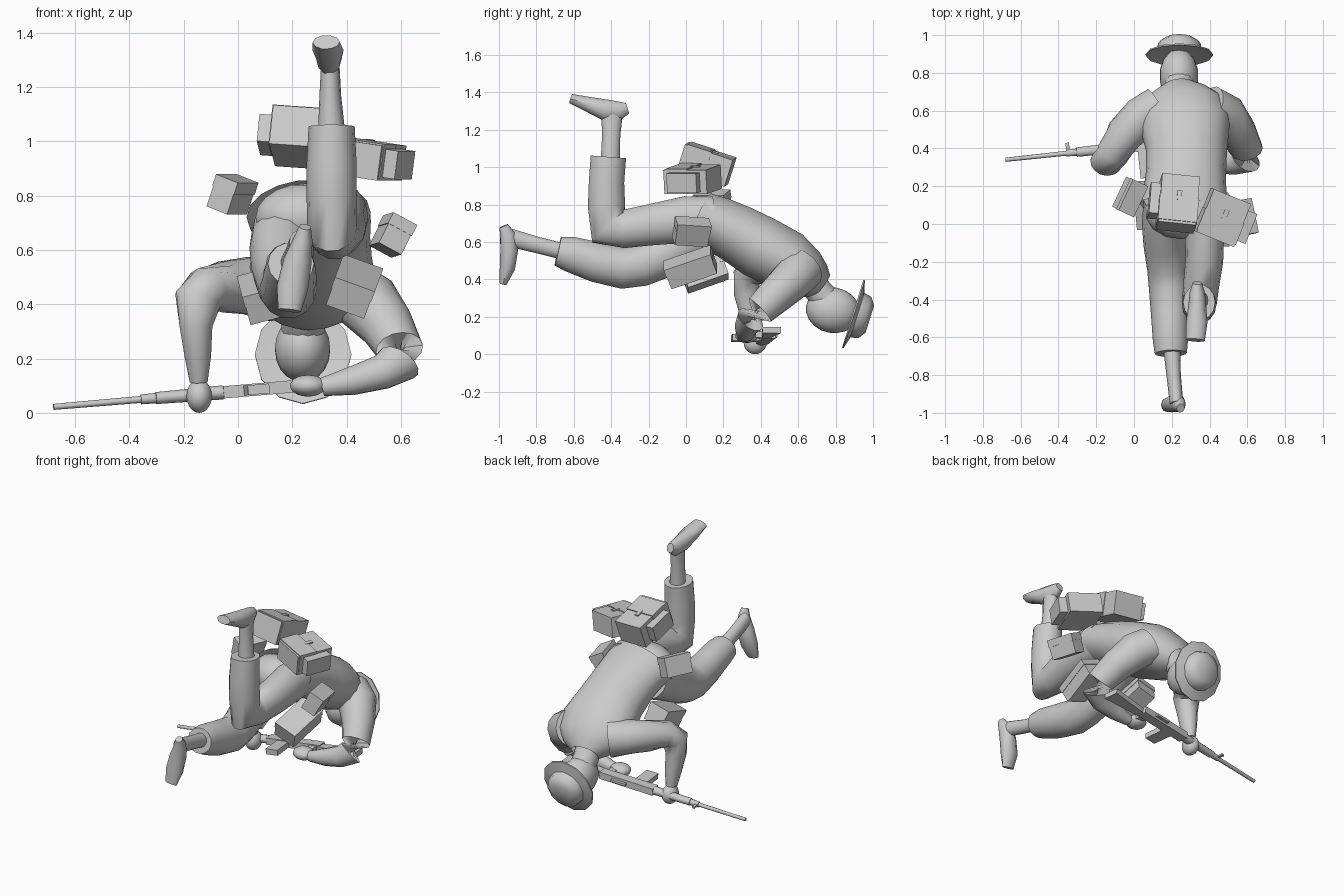
import bpy, bmesh, math
from mathutils import Vector, Matrix, Euler

grey = bpy.data.materials.new("plain_grey")
grey.diffuse_color = (0.6, 0.6, 0.6, 1)


def finish(name, bm, smooth=True, mat=None):
    if mat is not None:
        bm.transform(mat)
    bmesh.ops.recalc_face_normals(bm, faces=bm.faces)
    me = bpy.data.meshes.new(name)
    bm.to_mesh(me)
    bm.free()
    me.materials.append(grey)
    ob = bpy.data.objects.new(name, me)
    bpy.context.collection.objects.link(ob)
    if smooth:
        bpy.ops.object.select_all(action='DESELECT')
        ob.select_set(True)
        bpy.context.view_layer.objects.active = ob
        bpy.ops.object.shade_smooth_by_angle(angle=math.radians(50))
    return ob


def loft(name, pts, ref=(1, 0, 0), axis=None, n=14, caps=True, mat=None):
    """Tube through (x, y, z, half width, half depth) sections."""
    bm = bmesh.new()
    ps = [Vector(p[:3]) for p in pts]
    rings = []
    for i, p in enumerate(pts):
        if axis:
            t = Vector(axis).normalized()
        else:
            a = (ps[i] - ps[i - 1]).normalized() if i else Vector()
            b = (ps[i + 1] - ps[i]).normalized() if i < len(ps) - 1 else Vector()
            t = (a + b).normalized()
        r = Vector(ref)
        side = (r - t * r.dot(t)).normalized()
        up = t.cross(side)
        ring = []
        for k in range(n):
            q = 2 * math.pi * k / n
            ring.append(bm.verts.new(ps[i] + side * p[3] * math.cos(q) + up * p[4] * math.sin(q)))
        rings.append(ring)
    for a, b in zip(rings, rings[1:]):
        for k in range(n):
            bm.faces.new((a[k], a[(k + 1) % n], b[(k + 1) % n], b[k]))
    if caps:
        bm.faces.new(rings[0])
        bm.faces.new(rings[-1])
    return finish(name, bm, True, mat)


def ball(name, c, r, rot=(0, 0, 0)):
    bm = bmesh.new()
    bmesh.ops.create_uvsphere(bm, u_segments=14, v_segments=10, radius=1)
    m = Matrix.Translation(c) @ Euler([math.radians(a) for a in rot]).to_matrix().to_4x4() @ Matrix.Diagonal((*r, 1))
    finish(name, bm, True, m)


def box(name, c, s, mat=Matrix(), taper=1.0):
    """Box in the frame of mat; taper scales the depth of its +x end."""
    bm = bmesh.new()
    bmesh.ops.create_cube(bm, size=1)
    for v in bm.verts:
        if v.co.x < 0:
            v.co.z *= taper
    finish(name, bm, False, mat @ Matrix.Translation(c) @ Matrix.Diagonal((*s, 1)))


def frame(c, rot):
    return Matrix.Translation(c) @ Euler([math.radians(a) for a in rot]).to_matrix().to_4x4()


# jacket body, hem left open
loft("jacket", [(.26, .085, .73, .23, .14), (.27, .17, .695, .22, .15), (.275, .27, .645, .212, .16),
                (.278, .39, .575, .215, .172), (.27, .535, .50, .24, .168), (.255, .63, .435, .225, .14),
                (.245, .685, .395, .165, .11), (.24, .725, .365, .09, .075)], n=18, caps=False)
ball("pelvis", (.25, .06, .72), (.19, .14, .125))

# raised leg
loft("raised_trouser_leg", [(.36, .14, .72, .12, .125), (.375, 0, .72, .105, .128), (.372, -.2, .69, .1, .112),
                            (.355, -.33, .67, .095, .105), (.347, -.415, .68, .092, .122),
                            (.345, -.425, .79, .092, .102), (.345, -.425, .92, .092, .097),
                            (.345, -.415, 1.055, .085, .097)])
loft("raised_ankle", [(.345, -.405, 1.03, .05, .052), (.34, -.4, 1.17, .04, .05), (.34, -.395, 1.3, .033, .06)])
loft("raised_shoe", [(.335, -.312, 1.315, .025, .03), (.335, -.36, 1.3, .04, .055), (.335, -.43, 1.305, .047, .06),
                     (.332, -.52, 1.335, .057, .043), (.325, -.615, 1.366, .05, .027)], n=10)

# trailing leg
loft("trailing_trouser_leg", [(.17, .12, .66, .12, .135), (.16, 0, .605, .118, .13), (.165, -.11, .53, .115, .122),
                              (.178, -.24, .475, .108, .115), (.185, -.34, .46, .106, .113),
                              (.19, -.48, .492, .1, .11), (.193, -.62, .535, .093, .097),
                              (.195, -.685, .55, .085, .08)])
loft("trailing_ankle", [(.2, -.66, .55, .045, .045), (.21, -.8, .585, .038, .045), (.225, -.95, .625, .036, .05)])
loft("trailing_shoe", [(.247, -.975, .685, .022, .025), (.24, -.955, .64, .035, .042), (.22, -.945, .56, .052, .05),
                       (.2, -.955, .46, .058, .043), (.19, -.978, .377, .042, .02)], n=10)

# arms and hands
loft("left_sleeve", [(.13, .62, .455, .11, .12), (.04, .565, .468, .11, .108), (-.05, .475, .465, .1, .096),
                     (-.115, .37, .455, .088, .085), (-.148, .325, .415, .075, .088), (-.155, .325, .32, .068, .062),
                     (-.148, .345, .21, .056, .05), (-.145, .36, .115, .038, .034)], ref=(0, 1, 0))
ball("left_hand", (-.143, .37, .062), (.048, .062, .062))
loft("right_sleeve", [(.4, .62, .46, .11, .125), (.48, .575, .405, .12, .115), (.55, .485, .32, .1, .1),
                      (.595, .395, .235, .088, .085), (.592, .345, .185, .085, .08), (.53, .325, .15, .068, .062),
                      (.42, .32, .118, .054, .052), (.31, .32, .095, .034, .034)], ref=(0, 1, 1))
ball("right_hand", (.258, .325, .1), (.068, .062, .04))

# neck, head and brimmed hat
loft("neck", [(.245, .665, .4, .085, .08), (.24, .71, .335, .08, .075), (.24, .77, .27, .08, .08)])
ball("head", (.238, .785, .235), (.104, .145, .122), (-10, 0, 0))
up = Vector((0, .954, -.30))
mid = Vector((.24, .905, .212))
loft("hat", [(*(mid + up * h), a, b) for h, a, b in
             ((-.002, .1, .1), (-.014, .178, .19), (-.006, .178, .19), (.012, .122, .125), (.055, .112, .115), (.082, .072, .075))],
     axis=up, n=12)

# rifle, lying on its side: local x runs from muzzle to butt, local z is its top
start = Vector((-.68, .34, .022))
ax = (Vector((.58, .475, .13)) - start).normalized()
top = (Vector((0, 1, 0)) - ax * ax.y).normalized()
gun = Matrix((ax, top.cross(ax), top)).transposed().to_4x4()
gun.translation = start
X = (0, 1, 0)
loft("barrel", [(0, 0, 0, .011, .011), (.35, 0, 0, .013, .013)], X, n=8, mat=gun)
loft("hand_guard", [(.325, 0, 0, .018, .018), (.38, 0, 0, .019, .02), (.381, 0, 0, .022, .026),
                    (.63, 0, 0, .026, .03)], X, n=10, mat=gun)
box("front_sight", (.335, 0, .03), (.018, .012, .05), gun)
box("receiver", (.815, 0, 0), (.37, .045, .065), gun)
box("rear_sight", (.86, 0, .04), (.1, .015, .025), gun)
box("magazine", (.745, 0, -.095), (.08, .036, .16), gun)
box("pistol_grip", (.955, 0, -.07), (.045, .034, .11), gun)
box("butt_stock", (1.125, 0, -.015), (.27, .034, .1), gun, .5)

# large packs above the hips, each with a lid flap and a side pouch
for name, c, rot, s, side in (("left_pack", (.232, .11, 1.015), (-18, 4, -6), (.2, .27, .15), -1),
                              ("right_pack", (.468, .035, .935), (0, 8, -22), (.215, .245, .13), 1)):
    m = frame(c, rot)
    box(name, (0, 0, 0), s, m)
    box(name + "_flap", (0, -s[1] * .2, .004), (s[0] + .008, s[1] * .5, s[2] + .004), m)
    box(name + "_buckle", (0, .02, s[2] / 2 + .004), (.025, .05, .008), m)
    box(name + "_side_pouch", (side * (s[0] / 2 + .025), 0, 0), (.055, .17, .105), m)

# small pouches hung round the waist
for name, c, rot, s in (("left_hip_pouch", (-.022, .145, .805), (0, 20, -25), (.088, .175, .125)),
                        ("right_hip_pouch", (.57, .03, .655), (-4, 28, 10), (.095, .18, .125)),
                        ("right_front_pouch", (.428, .025, .465), (20, 20, 0), (.15, .26, .115)),
                        ("left_front_pouch", (.085, .1, .43), (20, -15, 0), (.13, .23, .115))):
    m = frame(c, rot)
    box(name, (0, 0, 0), s, m)
    box(name + "_lid", (0, 0, s[2] * .32), (s[0] + .006, s[1] + .006, s[2] * .36), m)
